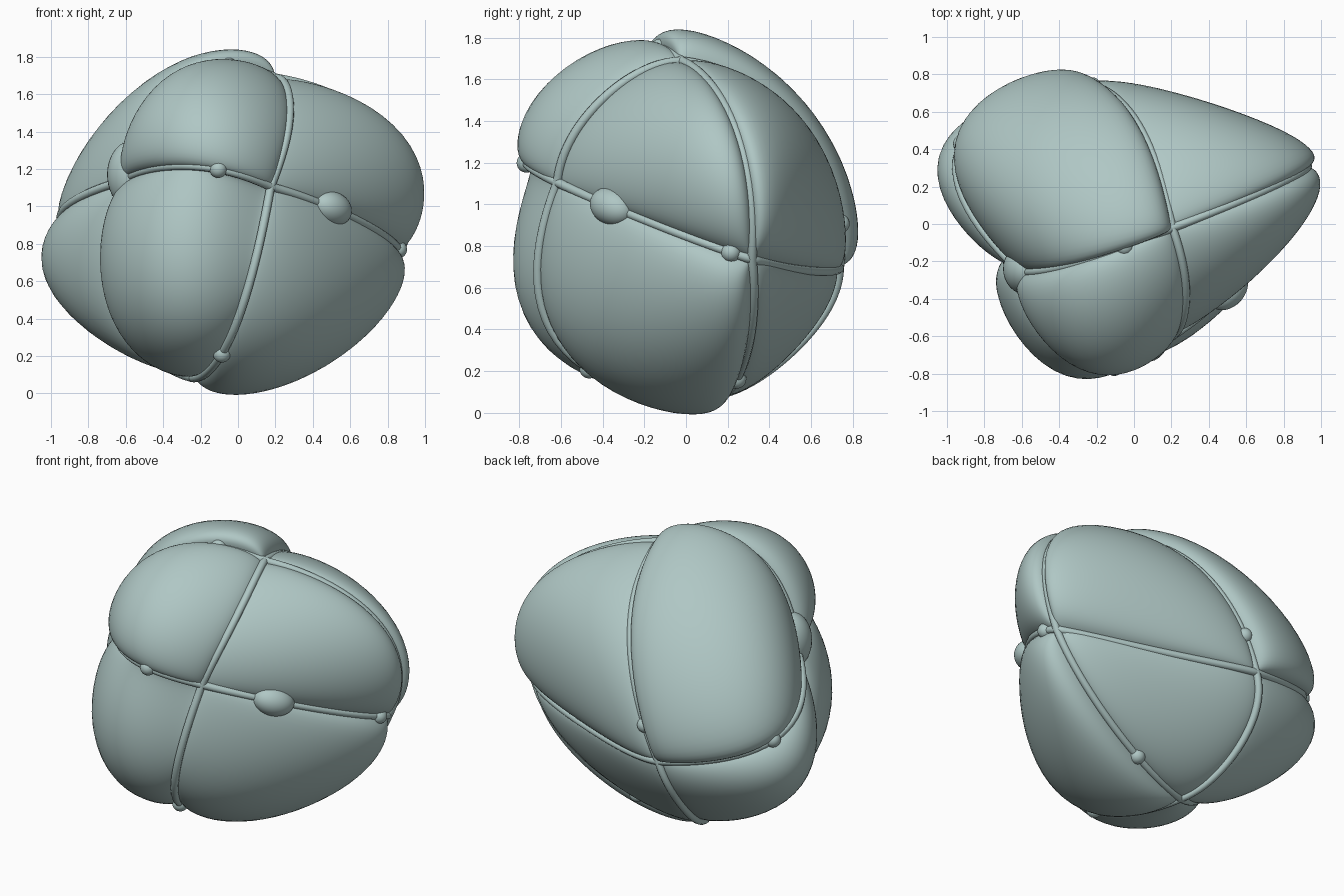
import bpy, math
from mathutils import Vector as V

cube = bpy.data.objects.get("Cube")
if cube:
    bpy.data.objects.remove(cube, do_unlink=True)

# One pale teal material
teal = bpy.data.materials.new("pale_teal")
teal.use_nodes = True
colour = (0.43, 0.57, 0.555, 1)
teal.diffuse_color = colour
shader = next(n for n in teal.node_tree.nodes if n.type == 'BSDF_PRINCIPLED')
shader.inputs["Base Color"].default_value = colour
shader.inputs["Roughness"].default_value = 0.6

core = V((0, 0, 0.9))

# Six crossings of the cords: top, front, right side, back, left side, down
node = {
    "T": V((0.2, -0.02, 1.67)), "F": V((0.17, -0.6, 1.1)),
    "R": V((0.84, 0.31, 0.74)), "B": V((-0.31, 0.72, 0.7)),
    "L": V((-0.6, -0.24, 1.13)), "D": V((-0.24, 0.13, 0.1)),
}

# Middle point of each cord arc
middle = {
    "TF": (0.27, -0.4, 1.48), "TR": (0.82, 0.24, 1.33),
    "TB": (0, 0.55, 1.35), "TL": (-0.32, -0.21, 1.65),
    "FR": (0.67, -0.13, 0.9), "RB": (0.27, 0.56, 0.69),
    "BL": (-0.92, 0.38, 0.9), "LF": (-0.25, -0.72, 1.21),
    "FD": (-0.02, -0.6, 0.36), "RD": (0.4, 0.28, 0.29),
    "BD": (-0.36, 0.53, 0.34), "LD": (-0.62, -0.1, 0.47),
}
bow = {}
for key, point in middle.items():
    arc_mid = core + (node[key[0]] + node[key[1]] - 2 * core) / math.sqrt(2)
    bow[frozenset(key)] = V(point) - arc_mid

# Each lobe: its three crossings, and the swollen shoulder next to each
lobes = {
    "upper_front_lobe": ("TFL", (0, -0.32, 1.76), (0.05, -0.74, 1.36), (-0.5, -0.55, 1.45)),
    "lower_front_lobe": ("FLD", (-0.12, -0.8, 0.83), (-0.66, -0.53, 0.84), (-0.42, -0.42, 0.19)),
    "upper_rear_lobe": ("TBL", (-0.13, 0.15, 1.79), (-0.55, 0.75, 1.08), (-0.79, 0.06, 1.32)),
    "lower_rear_lobe": ("BLD", (-0.74, 0.62, 0.58), (-0.97, 0.05, 0.74), (-0.6, 0.22, 0.21)),
    "upper_front_side_lobe": ("TFR", (0.54, -0.07, 1.59), (0.49, -0.41, 1.21), (0.98, 0.14, 1.07)),
    "upper_rear_side_lobe": ("TRB", (0.4, 0.32, 1.59), (0.83, 0.48, 1.03), (0.05, 0.74, 0.98)),
    "lower_front_side_lobe": ("FRD", (0.37, -0.55, 0.7), (0.8, 0.08, 0.47), (0.14, -0.12, 0.03)),
    "lower_rear_side_lobe": ("RBD", (0.57, 0.45, 0.54), (-0.13, 0.67, 0.54), (-0.06, 0.35, 0.16)),
}


def skin(corners, weights):
    """Rounded blend of the crossings that passes through the cord arcs."""
    length = math.sqrt(sum(w * w for w in weights))
    a = [w / length for w in weights]
    p = core.copy()
    for i, c in enumerate(corners):
        p += a[i] * (node[c] - core)
        for j in range(i):
            p += 2 * a[i] * a[j] * bow[frozenset((c, corners[j]))]
    return p


def puff(w):
    """Zero in the grooves, rising steeply to one at the lobe's centre."""
    return (27 * w[0] * w[1] * w[2]) ** 0.35


def ease(t):
    return t * t * (3 - 2 * t)


near, far = 0.6, 0.2  # blend weights at a shoulder


def lobe_shape(corners, *shoulders, n=44):
    """Triangular patch that swells out from its three grooves."""
    swell = []
    for i, point in enumerate(shoulders):
        w = [near if k == i else far for k in range(3)]
        swell.append((V(point) - skin(corners, w)) / puff(w))
    verts, index, faces = [], {}, []
    for i in range(n + 1):
        for j in range(n + 1 - i):
            w = [ease(t / n) for t in (i, j, n - i - j)]
            total = sum(w)
            w = [t / total for t in w]
            push = sum(((w[k] - far) / (near - far) * swell[k] for k in range(3)), V())
            index[i, j] = len(verts)
            verts.append(skin(corners, w) + push * puff(w))
    for i in range(n):
        for j in range(n - i):
            faces.append((index[i, j], index[i + 1, j], index[i, j + 1]))
            if i + j < n - 1:
                faces.append((index[i + 1, j], index[i + 1, j + 1], index[i, j + 1]))
    a, b, c = (node[k] - core for k in corners)
    if a.cross(b).dot(c) < 0:
        faces = [f[::-1] for f in faces]
    return verts, faces


# Lobes
for name, data in lobes.items():
    verts, faces = lobe_shape(*data)
    mesh = bpy.data.meshes.new(name)
    mesh.from_pydata(verts, [], faces)
    mesh.polygons.foreach_set("use_smooth", [True] * len(faces))
    mesh.materials.append(teal)
    bpy.context.collection.objects.link(bpy.data.objects.new(name, mesh))


def on_cord(pair, t):
    """Point on a cord, lifted slightly out of the groove."""
    angle = t * math.pi / 2
    p = skin(pair, (math.cos(angle), math.sin(angle)))
    return p + (p - core).normalized() * 0.018


# Three closed cords lying in the grooves
for name, ring in (("lengthwise_cord", "TFDB"), ("girdle_cord", "FRBL"), ("crosswise_cord", "TRDL")):
    points = [on_cord(ring[k] + ring[(k + 1) % 4], s / 24) for k in range(4) for s in range(24)]
    curve = bpy.data.curves.new(name, 'CURVE')
    curve.dimensions = '3D'
    curve.bevel_depth = 0.023
    curve.bevel_resolution = 3
    spline = curve.splines.new('POLY')
    spline.points.add(len(points) - 1)
    for target, p in zip(spline.points, points):
        target.co = (*p, 1)
    spline.use_cyclic_u = True
    curve.materials.append(teal)
    bpy.context.collection.objects.link(bpy.data.objects.new(name, curve))


def ball(name, place, size, along=None):
    bpy.ops.mesh.primitive_uv_sphere_add(segments=32, ring_count=20, radius=1, location=place)
    obj = bpy.context.object
    obj.name = name
    obj.scale = size
    if along:
        obj.rotation_euler = along.to_track_quat('Z', 'Y').to_euler()
    obj.data.materials.append(teal)
    bpy.ops.object.shade_smooth()


# Beads threaded on the cords
for pair, t in (("FL", 0.33), ("TL", 0.23), ("TB", 0.85), ("FR", 0.87),
                ("FD", 0.64), ("RD", 0.68), ("BL", 0.46)):
    ball("bead_" + pair.lower(), on_cord(pair, t), (0.047,) * 3)

# Spindle on the girdle, and the larger knot at the side crossing
direction = on_cord("FR", 0.32) - on_cord("FR", 0.26)
ball("spindle", on_cord("FR", 0.29), (0.09, 0.09, 0.125), direction)
ball("side_knot", V((-0.57, -0.24, 1.17)), (0.13, 0.14, 0.18))
